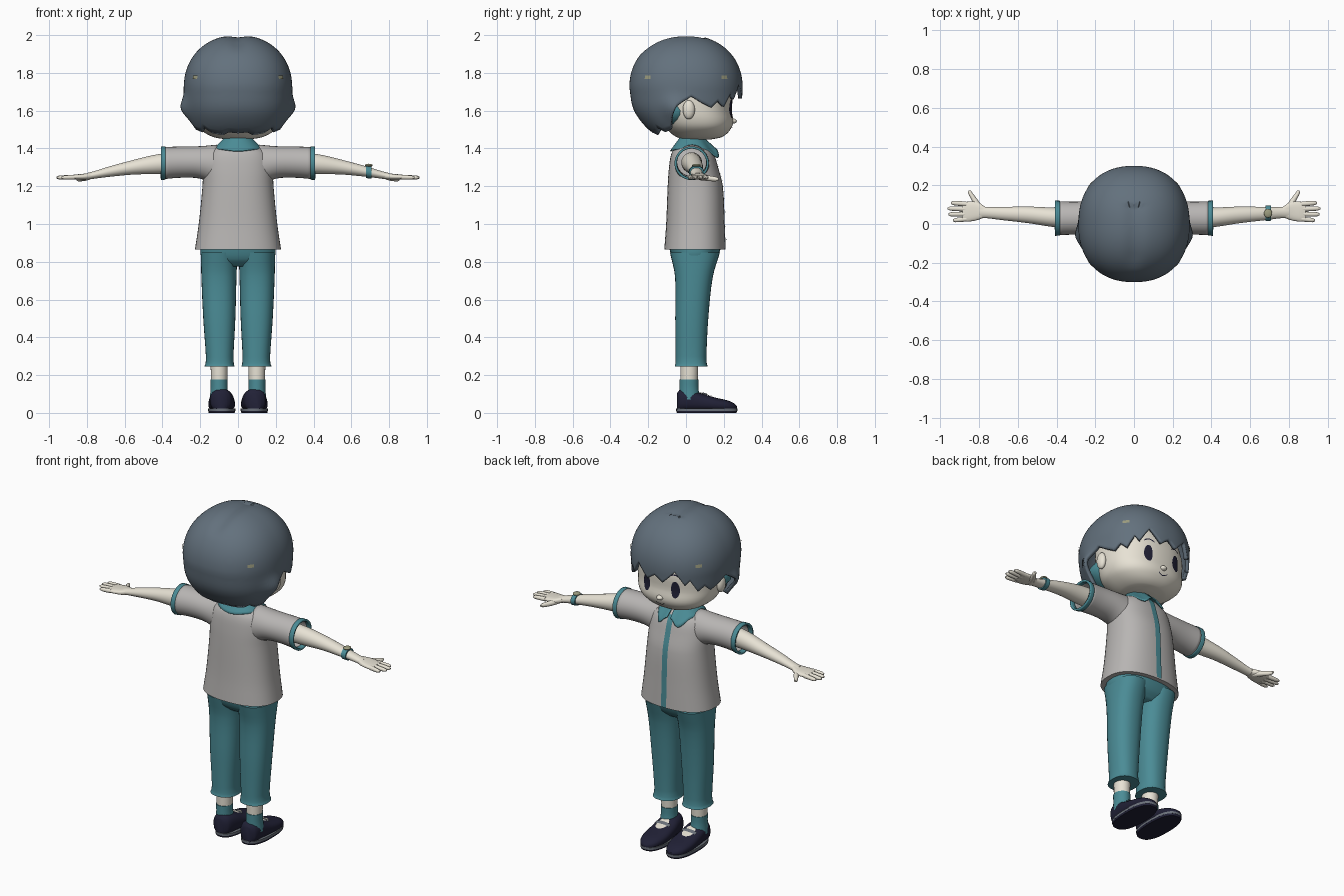
import bpy, bmesh, math
from mathutils import Vector

if "Cube" in bpy.data.objects:
    bpy.data.objects.remove(bpy.data.objects["Cube"])


def material(name, rgb):
    m = bpy.data.materials.new(name)
    m.diffuse_color = (*rgb, 1)
    m.use_nodes = True
    m.node_tree.nodes["Principled BSDF"].inputs["Base Color"].default_value = m.diffuse_color
    return m


HAIR = material("slate hair", (0.125, 0.165, 0.205))
SKIN = material("pale skin", (0.80, 0.76, 0.66))
SHIRT = material("light grey cloth", (0.48, 0.465, 0.455))
TEAL = material("teal cloth", (0.07, 0.262, 0.305))
NAVY = material("dark navy", (0.015, 0.015, 0.037))
SOLE = material("grey rubber", (0.15, 0.17, 0.20))
CREAM = material("dull cream", (0.33, 0.33, 0.21))


def surface(name, f, nu, nv, mat, closed=True, caps=False, mirror=False, thick=0, ref=None):
    """Mesh from f(u, v), u and v in 0..1; closed wraps u, caps close both v ends."""
    bm = bmesh.new()
    cols = nu if closed else nu + 1
    rows = [[bm.verts.new(f(i / nu, j / nv)) for i in range(cols)] for j in range(nv + 1)]
    for a, b in zip(rows, rows[1:]):
        for i in range(nu):
            k = (i + 1) % cols
            bm.faces.new((a[i], a[k], b[k], b[i]))
    if caps:
        bm.faces.new(rows[0])
        bm.faces.new(rows[-1])
    bmesh.ops.remove_doubles(bm, verts=bm.verts, dist=1e-5)
    bmesh.ops.recalc_face_normals(bm, faces=bm.faces)
    if ref is None:
        ref = sum((v.co for v in bm.verts), Vector()) / len(bm.verts)
    bm.normal_update()
    if sum(p.normal.dot(p.calc_center_median() - Vector(ref)) * p.calc_area() for p in bm.faces) < 0:
        bmesh.ops.reverse_faces(bm, faces=bm.faces)
    me = bpy.data.meshes.new(name)
    bm.to_mesh(me)
    bm.free()
    me.materials.append(mat)
    me.polygons.foreach_set("use_smooth", [True] * len(me.polygons))
    me.set_sharp_from_angle(angle=math.radians(45))
    ob = bpy.data.objects.new(name, me)
    bpy.context.collection.objects.link(ob)
    if thick:
        s = ob.modifiers.new("thickness", 'SOLIDIFY')
        s.thickness, s.offset = thick, -1
    if mirror:
        ob.modifiers.new("mirror", 'MIRROR')
    return ob


def sample(keys, t):
    """Smooth interpolation of rows (t, values...)."""
    t = min(max(t, keys[0][0]), keys[-1][0])
    i = 0
    while i < len(keys) - 2 and t > keys[i + 1][0]:
        i += 1
    a, b = keys[i], keys[i + 1]
    p, n = keys[max(i - 1, 0)], keys[min(i + 2, len(keys) - 1)]
    h = b[0] - a[0]
    s = (t - a[0]) / h
    out = []
    for k in range(1, len(a)):
        m0 = (b[k] - p[k]) / (b[0] - p[0]) * h
        m1 = (n[k] - a[k]) / (n[0] - a[0]) * h
        out.append((2*s**3 - 3*s*s + 1)*a[k] + (s**3 - 2*s*s + s)*m0 + (3*s*s - 2*s**3)*b[k] + (s**3 - s*s)*m1)
    return out


def sgnpow(v, e):
    return math.copysign(abs(v) ** e, v)


def loft(name, axis, keys, mat, n=32, p=2.0, **kw):
    """Rounded cross-sections (position, lo, hi, lo, hi) strung along one axis."""
    steps = 4 * (len(keys) - 1)

    def f(u, v):
        j = v * (len(keys) - 1)
        i = min(int(j), len(keys) - 2)
        t = keys[i][0] + (keys[i + 1][0] - keys[i][0]) * (j - i)
        a, b, c, d = sample(keys, t)
        w = u * math.tau
        x = (a + b) / 2 + (b - a) / 2 * sgnpow(math.cos(w), 2 / p)
        y = (c + d) / 2 + (d - c) / 2 * sgnpow(math.sin(w), 2 / p)
        return {'x': (t, x, y), 'y': (x, t, y), 'z': (x, y, t)}[axis]
    kw.setdefault("caps", True)
    return surface(name, f, n, steps, mat, **kw)


def ball(name, c, r, mat, **kw):
    def f(u, v):
        a, b = u * math.tau, v * math.pi
        return (c[0] + r[0]*math.sin(b)*math.cos(a), c[1] + r[1]*math.sin(b)*math.sin(a), c[2] + r[2]*math.cos(b))
    return surface(name, f, 24, 14, mat, **kw)


def front(keys, p, x, z, off=0.004):
    """Point on the front of a vertical loft."""
    a, b, c, d = sample(keys, z)
    q = max(0, 1 - abs((x - (a + b) / 2) / ((b - a) / 2)) ** p) ** (1 / p)
    return (x, (c + d) / 2 + (d - c) / 2 * q + off, z)


# Head, ears and neck
face = [(1.447, -.06, .06, 0, .13), (1.46, -.13, .13, -.05, .19), (1.50, -.20, .20, -.10, .235),
        (1.54, -.228, .228, -.13, .25), (1.60, -.24, .24, -.15, .243), (1.70, -.24, .24, -.17, .245),
        (1.82, -.20, .20, -.15, .20), (1.9, -.1, .1, -.1, .1)]
loft("head", 'z', face, SKIN, 48, 2.3)
ball("nose", (0, .247, 1.545), (.02, .022, .014), SKIN)
ball("ear", (.245, .015, 1.605), (.022, .032, .05), SKIN, mirror=True)
loft("neck", 'z', [(1.36, -.055, .055, -.025, .085), (1.49, -.05, .05, -.02, .08)], SKIN)

# Painted face
REF = (0, 0, 1.6)
surface("eye", lambda u, v: front(face, 2.3, .095 + .025*v*math.cos(u*math.tau), 1.612 + .05*v*math.sin(u*math.tau)),
        24, 4, NAVY, mirror=True, ref=REF)
surface("eyebrow", lambda u, v: front(face, 2.3, .06 + .06*u, 1.685 + .012*math.sin(u*math.pi) + .008*v),
        8, 1, NAVY, closed=False, mirror=True, ref=REF)
surface("mouth", lambda u, v: front(face, 2.3, .06*(u - .5), 1.502 + .05*(u - .5)**2 + .004*v),
        10, 1, NAVY, closed=False, ref=REF)

# Hair: a dome with a jagged fringe; angle runs from the front round to the back
edge = [(0, 1.70), (8, 1.665), (22, 1.74), (34, 1.66), (40, 1.69), (50, 1.62), (58, 1.65), (66, 1.615),
        (76, 1.64), (86, 1.675), (98, 1.625), (104, 1.57), (110, 1.50), (124, 1.485), (134, 1.51), (144, 1.48),
        (160, 1.47), (170, 1.485), (180, 1.48)]
bulge = [(1.46, .19, .14, .28), (1.50, .235, .20, .285), (1.60, .275, .275, .295), (1.72, .287, .30, .30)]


def hair_point(deg, z, off=0.0):
    hx, yb, yf = sample(bulge, z)
    d = max(0, 1 - max(0, (z - 1.72) / .28) ** 2.15) ** (1 / 2.15)
    a = math.radians(deg)
    hx += .03 * math.exp(-((abs(deg) - 100) / 13) ** 2 - ((z - 1.61) / .06) ** 2)
    x = (hx + off) * d * sgnpow(math.sin(a), .88)
    c = math.cos(a)
    y = ((yf if c > 0 else yb) + off) * d * sgnpow(c, .88)
    dip = .012 * math.exp(-(x / .045) ** 2) if z > 1.9 and y < .1 else 0
    return (x, y, z - dip * min(1, (z - 1.9) / .06))


def hair(u, v):
    deg = u * 360 - 180
    a = abs(deg)
    for (a0, z0), (a1, z1) in zip(edge, edge[1:]):
        if a0 <= a <= a1 + 1e-6:
            low = z0 + (z1 - z0) * (a - a0) / (a1 - a0)
            break
    return hair_point(deg, 2 - (2 - low) * (1 - math.cos(v * math.pi / 2)))


surface("hair", hair, 180, 32, HAIR, thick=.02, ref=(0, 0, 1.65))
ball("under_hair", (0, -.07, 1.60), (.235, .16, .105), TEAL)
for i, deg in enumerate((50, 130)):
    surface("hair_fleck", lambda u, v: hair_point(deg - 4 + 8*u, 1.768 + .018*v, .005),
            6, 2, CREAM, closed=False, mirror=True, ref=REF)

# Shirt
body = [(.865, -.228, .228, -.115, .21), (1.0, -.208, .208, -.105, .205), (1.2, -.188, .188, -.097, .195),
        (1.3, -.183, .183, -.09, .17), (1.37, -.165, .165, -.078, .148), (1.41, -.115, .115, -.055, .12),
        (1.43, -.06, .06, -.03, .09)]
loft("shirt", 'z', body, SHIRT, 48, 2.4)
sleeve = [(.11, -.06, .125, 1.20, 1.42), (.20, -.058, .12, 1.24, 1.412), (.30, -.055, .115, 1.245, 1.41),
          (.39, -.057, .117, 1.238, 1.408)]
loft("sleeve", 'x', sleeve, SHIRT, caps=False, thick=.008, mirror=True)
loft("sleeve_cuff", 'x', [(.383, -.06, .12, 1.235, 1.411), (.408, -.061, .121, 1.232, 1.411)], TEAL,
     caps=False, thick=.012, mirror=True)
surface("placket", lambda u, v: front(body, 2.4, .034*(u - .5), .868 + .53*v, .005),
        4, 24, TEAL, closed=False, ref=(0, 0, 1.2))


# Collar: open at the front with two hanging points
def collar(u, v):
    deg = 5 + 350 * u
    a = math.radians(deg)
    point = math.exp(-((min(deg, 360 - deg) - 30) / 16) ** 2)
    back = math.exp(-((deg - 180) / 30) ** 2)
    r = .066 + .066 * v
    z = 1.462 - v * (.065 + .045 * point + .01 * back)
    y = .03 + math.cos(a) * (.06 + (.075 if math.cos(a) > 0 else .055) * v + .028 * v * point)
    return (math.sin(a) * r, y, z)


surface("collar", collar, 70, 6, TEAL, closed=False, thick=.006, ref=(0, .03, 1.36))

# Arms and hands
loft("arm", 'x', [(.30, -.025, .085, 1.27, 1.38), (.42, -.015, .085, 1.265, 1.37), (.55, .005, .09, 1.262, 1.34),
                  (.68, .02, .088, 1.25, 1.305), (.76, .03, .088, 1.24, 1.28), (.80, .03, .095, 1.235, 1.27)],
     SKIN, mirror=True)
loft("palm", 'x', [(.77, .035, .09, 1.238, 1.275), (.81, .02, .115, 1.235, 1.267), (.86, .012, .115, 1.236, 1.262),
                   (.885, .015, .112, 1.238, 1.258)], SKIN, 24, 2.6, mirror=True)
for y0, y1, tip in ((.103, .108, .945), (.077, .08, .962), (.051, .05, .958), (.026, .02, .935)):
    loft("finger", 'x', [(.865, y0 - .013, y0 + .013, 1.235, 1.261), (tip - .015, y1 - .011, y1 + .011, 1.236, 1.256),
                         (tip, y1 - .005, y1 + .005, 1.241, 1.25)], SKIN, 12, mirror=True)
loft("thumb", 'y', [(.07, .775, .82, 1.232, 1.265), (.12, .803, .837, 1.227, 1.257), (.158, .832, .856, 1.226, 1.25),
                    (.173, .842, .855, 1.232, 1.245)], SKIN, 14, mirror=True)

# Wrist watch on one side only
loft("watch_band", 'x', [(.678, .014, .095, 1.243, 1.311), (.706, .017, .095, 1.24, 1.307)], TEAL)
ball("watch_face", (.692, .055, 1.31), (.021, .023, .009), CREAM)

# Trousers
loft("hips", 'z', [(.775, -.13, .13, -.03, .12), (.815, -.19, .19, -.07, .16), (.90, -.20, .20, -.095, .195)],
     TEAL, 40, 2.4)
loft("trouser_leg", 'z', [(.245, .018, .178, -.06, .115), (.262, .022, .172, -.056, .11), (.30, .024, .17, -.055, .108),
                          (.50, .014, .184, -.057, .118), (.72, .008, .194, -.058, .142), (.85, .003, .197, -.085, .18)],
     TEAL, 32, 2.3, mirror=True)

# Ankles, socks and shoes
loft("ankle", 'z', [(.10, .058, .142, -.03, .06), (.27, .055, .145, -.03, .065)], SKIN, 24, mirror=True)
loft("sock", 'z', [(.07, .05, .15, -.035, .075), (.13, .055, .145, -.034, .066), (.178, .055, .146, -.034, .066)],
     TEAL, 24, mirror=True)
upper = [(-.047, .06, .12, .01, .105), (-.03, .038, .142, .008, .125), (.03, .024, .15, .008, .122),
         (.09, .018, .155, .008, .10), (.16, .016, .157, .008, .08), (.22, .028, .147, .008, .066),
         (.255, .05, .125, .01, .05), (.27, .075, .10, .018, .036)]
loft("shoe", 'y', upper, NAVY, 28, 2.5, mirror=True)
loft("shoe_rim", 'z', [(.011, .014, .158, -.052, .272), (.024, .014, .158, -.052, .272)], SOLE, 36, 2.5, mirror=True)
loft("outsole", 'z', [(0, .018, .155, -.048, .266), (.012, .014, .158, -.052, .272)], NAVY, 36, 2.5, mirror=True)


def on_shoe(x, y):
    a, b, c, d = sample(upper, y)
    q = (1 - abs((x - (a + b) / 2) / ((b - a) / 2)) ** 2.5) ** .4
    return (x, y, (c + d) / 2 + (d - c) / 2 * q + .004)


surface("shoe_opening", lambda u, v: on_shoe(.088 + .034*v*math.cos(u*math.tau), .10 + .045*v*math.sin(u*math.tau)),
        24, 3, SKIN, mirror=True, ref=(.09, .1, 0))
surface("shoe_strap", lambda u, v: (lambda p: (p[0], p[1], p[2] + .004))(on_shoe(.04 + .096*u, .088 + .022*v)),
        12, 2, SOLE, closed=False, mirror=True, ref=(.09, .1, 0))
